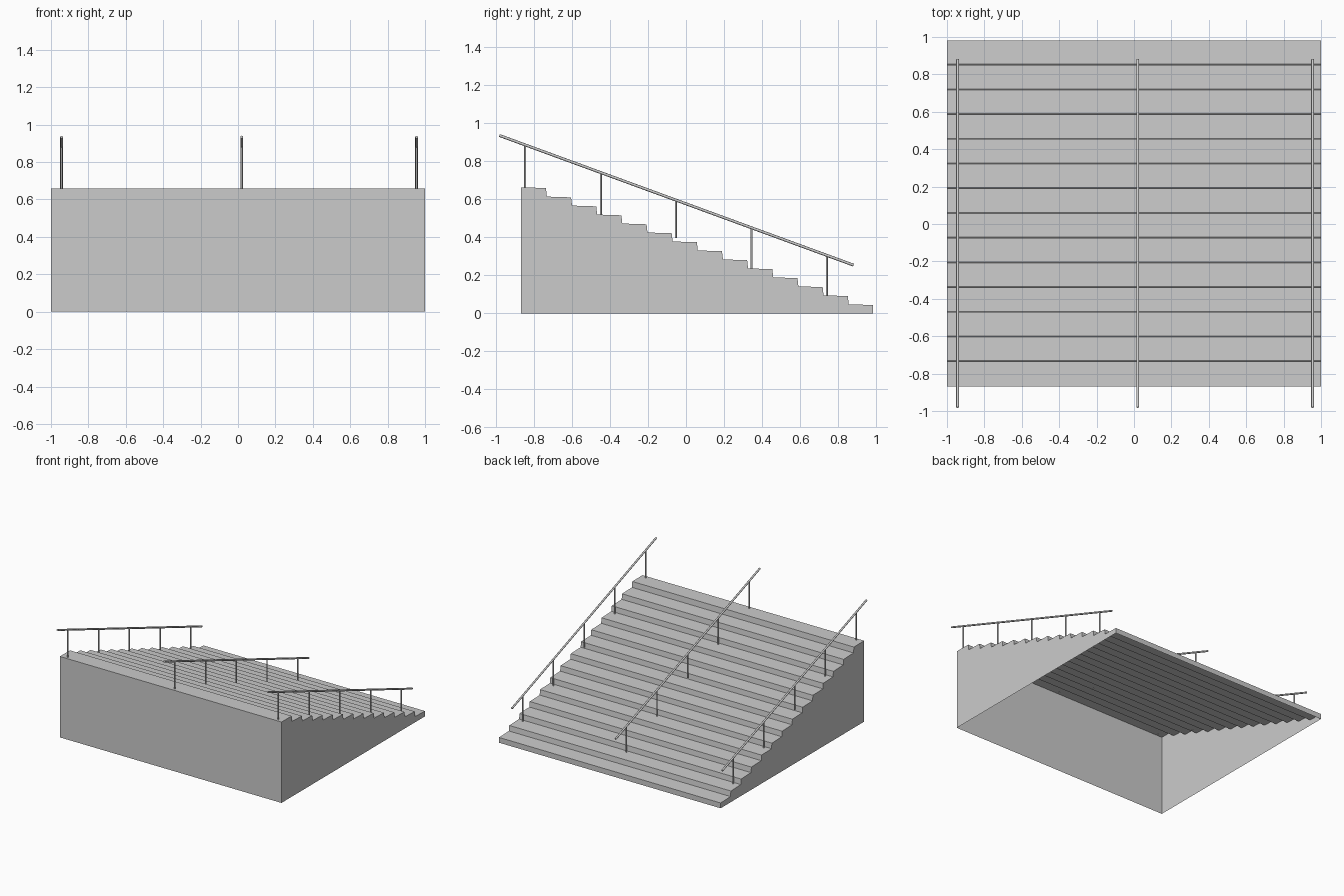
import bpy, bmesh
from mathutils import Vector

if "Cube" in bpy.data.objects:
    bpy.data.objects.remove(bpy.data.objects["Cube"])

STEPS, Y0, Y1, TOP = 14, -0.868, 0.982, 0.66
D, H = (Y1 - Y0) / STEPS, TOP / STEPS


def finish(name, bm):
    bmesh.ops.recalc_face_normals(bm, faces=bm.faces[:])
    me = bpy.data.meshes.new(name)
    bm.to_mesh(me)
    bm.free()
    ob = bpy.data.objects.new(name, me)
    bpy.context.collection.objects.link(ob)
    return ob


def rod(name, a, b, radius, sides=8):
    a, b = Vector(a), Vector(b)
    bm = bmesh.new()
    bmesh.ops.create_cone(bm, cap_ends=True, segments=sides, radius1=radius,
                          radius2=radius, depth=(b - a).length)
    ob = finish(name, bm)
    ob.location = (a + b) / 2
    ob.rotation_mode = 'QUATERNION'
    ob.rotation_quaternion = (b - a).to_track_quat('Z', 'Y')
    for p in ob.data.polygons:
        p.use_smooth = len(p.vertices) == 4
    return ob


# Staircase shell: stepped profile with slightly pitched treads, open underneath
profile = [(Y0, 0), (Y0, TOP)]
for i in range(STEPS):
    z = TOP - i * H
    if i:
        profile.append((Y0 + i * D + 0.005, z))
    profile.append((Y0 + (i + 1) * D, z - (0.004 if i else 0.001)))
profile.append((Y1, 0))

bm = bmesh.new()
left = [bm.verts.new((-1, y, z)) for y, z in profile]
right = [bm.verts.new((1, y, z)) for y, z in profile]
for i in range(len(profile) - 1):
    bm.faces.new((left[i], left[i + 1], right[i + 1], right[i]))
bm.faces.new(left)
bm.faces.new(right[::-1])
finish("staircase", bm)

# Three handrails, each a sloping bar on five posts
RAIL_A, RAIL_B = (-0.98, 0.934), (0.88, 0.253)
SLOPE = (RAIL_B[1] - RAIL_A[1]) / (RAIL_B[0] - RAIL_A[0])
POSTS = [(-0.845, 0.655), (-0.447, 0.515), (-0.053, 0.395),
         (0.345, 0.235), (0.74, 0.093)]
for side, x in (("left", -0.943), ("middle", 0.02), ("right", 0.955)):
    rod(f"{side}_handrail", (x, *RAIL_A), (x, *RAIL_B), 0.0075)
    for n, (y, z) in enumerate(POSTS, 1):
        top = RAIL_A[1] + SLOPE * (y - RAIL_A[0])
        rod(f"{side}_rail_post_{n}", (x, y, z), (x, y, top), 0.0055)
